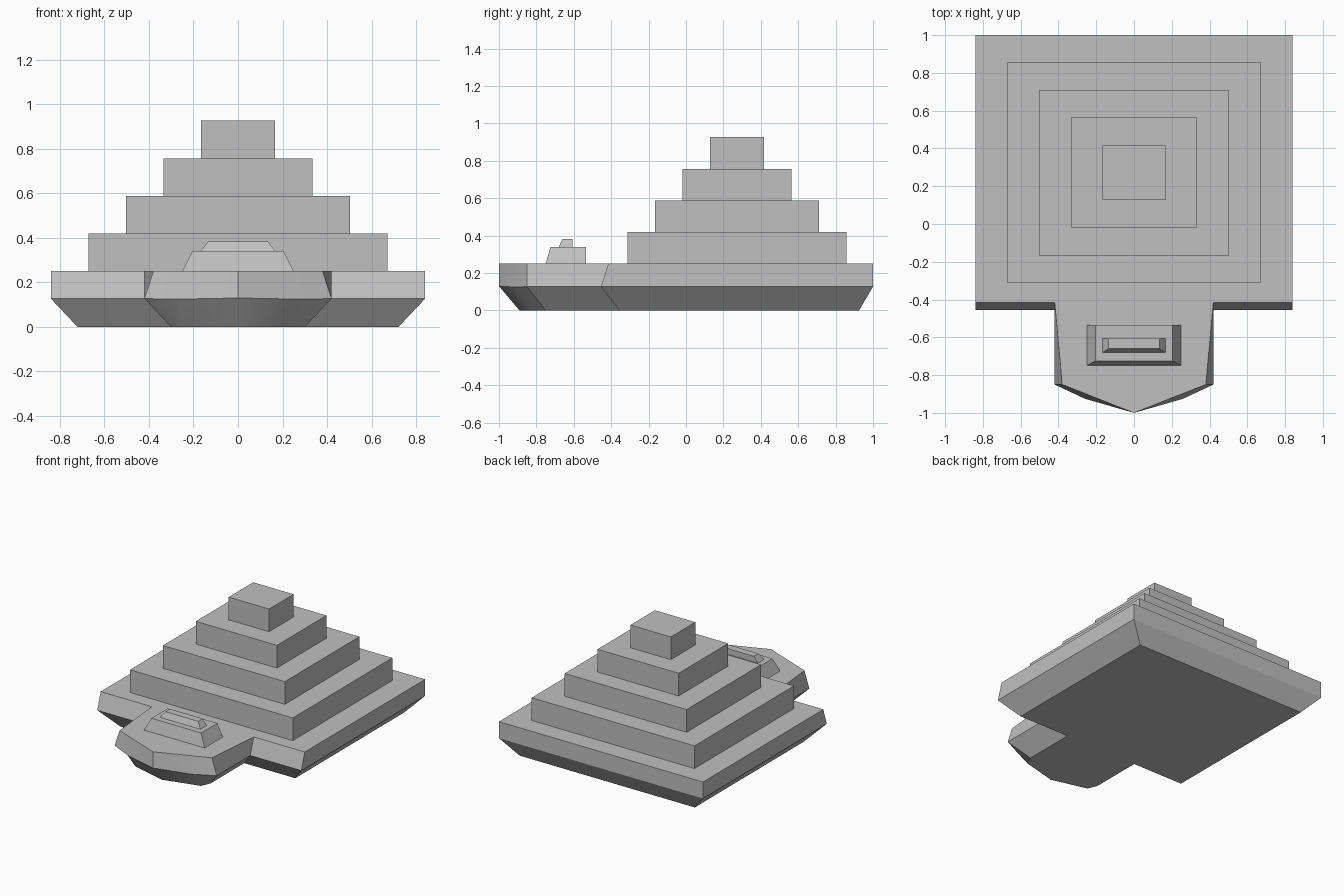
import bpy
import math

cube = bpy.data.objects.get("Cube")
if cube:
    bpy.data.objects.remove(cube, do_unlink=True)

stone = bpy.data.materials.new("grey_stone")
stone.use_nodes = True
grey = (0.53, 0.53, 0.53, 1)
stone.diffuse_color = grey
stone.node_tree.nodes["Principled BSDF"].inputs["Base Color"].default_value = grey


def loft(name, rings):
    """Join rings of equal point count and cap both ends."""
    n = len(rings[0])
    verts = [p for ring in rings for p in ring]
    faces = [tuple(reversed(range(n))),
             tuple(range(len(verts) - n, len(verts)))]
    for r in range(len(rings) - 1):
        for i in range(n):
            j = (i + 1) % n
            faces.append((r * n + i, r * n + j, (r + 1) * n + j, (r + 1) * n + i))
    mesh = bpy.data.meshes.new(name)
    mesh.from_pydata(verts, [], faces)
    mesh.materials.append(stone)
    mesh.validate()
    obj = bpy.data.objects.new(name, mesh)
    bpy.context.collection.objects.link(obj)
    return obj


def mirrored(half):
    """Left half of an outline, starting at the nose, completed on the right."""
    return half + [(-x, y, z) for x, y, z in reversed(half[1:])]


def rect(half_x, front, back, z):
    return [(-half_x, front, z), (half_x, front, z),
            (half_x, back, z), (-half_x, back, z)]


# Hull: nose, nose side, nose corner, neck, shoulder, back corner
bottom = mirrored([(0, -.89, 0), (.27, -.82, 0), (.3, -.75, 0),
                   (.3, -.355, 0), (.72, -.355, 0), (.72, .925, 0)])
middle = mirrored([(0, -1, .13), (.26, -.925, .125), (.42, -.85, .127),
                   (.42, -.455, .127), (.84, -.455, .127), (.84, 1, .127)])
deck = mirrored([(0, -1, .25), (.24, -.905, .25), (.38, -.85, .25),
                 (.42, -.415, .25), (.84, -.415, .25), (.84, 1, .25)])
hull = loft("base_platform", [bottom, middle, deck])
bpy.context.view_layer.objects.active = hull
hull.select_set(True)
bpy.ops.object.shade_smooth_by_angle(angle=math.radians(30))

# Stepped pyramid
step = 0.169
for i in range(4):
    half_x = 0.67 - i * 0.168
    front, back = -0.313 + i * 0.147, 0.857 - i * 0.147
    low = 0.25 + i * step
    loft(f"pyramid_tier_{i + 1}", [rect(half_x, front, back, low),
                                   rect(half_x, front, back, low + step)])

# Altar with vertical backs and sloping fronts and sides
loft("altar_base", [rect(.25, -.75, -.535, .25), rect(.205, -.725, -.535, .34)])
loft("altar_top", [rect(.167, -.68, -.607, .34), rect(.135, -.66, -.607, .383)])
